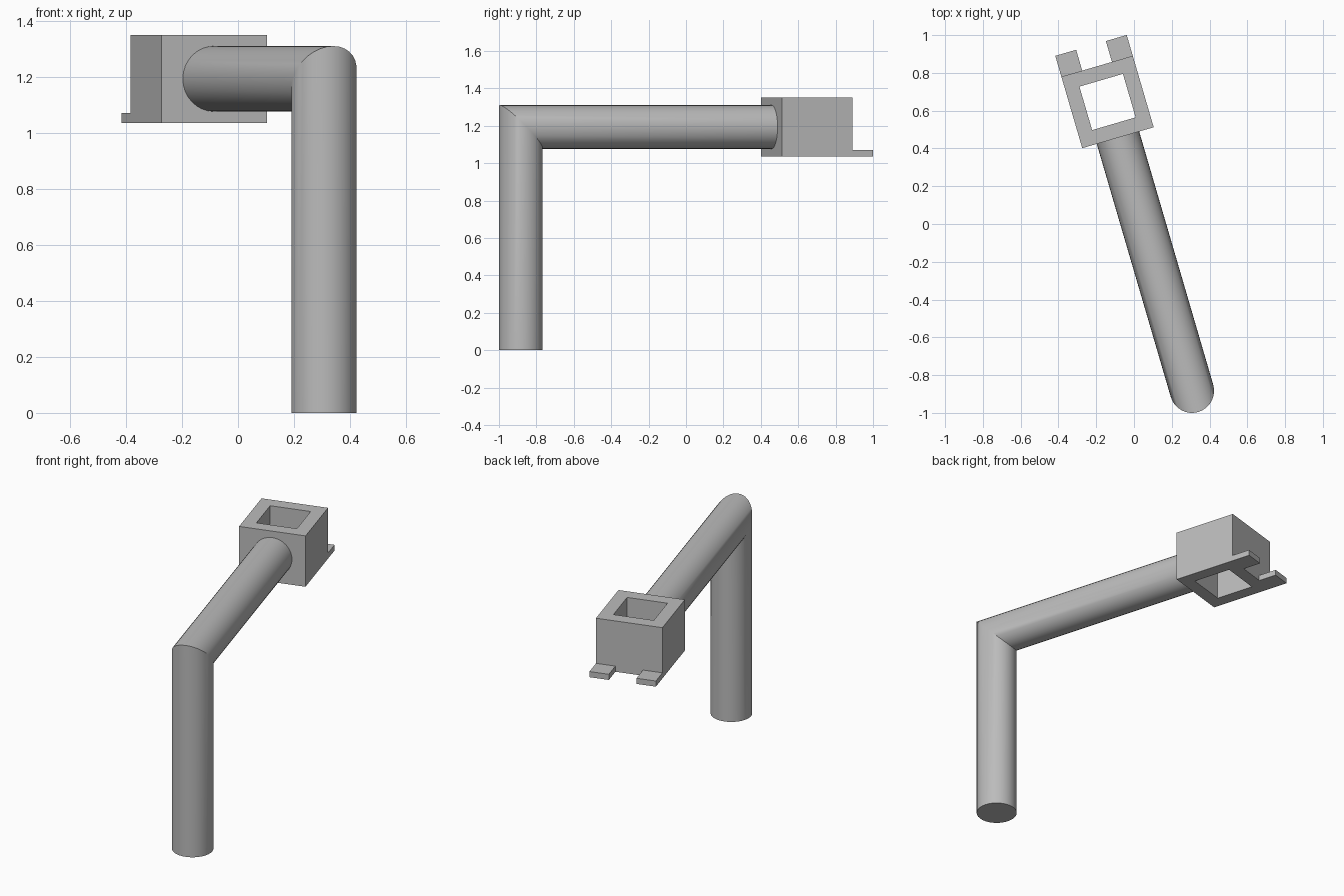
import bpy, bmesh, math
from mathutils import Matrix, Vector

cube = bpy.data.objects.get("Cube")
if cube:
    bpy.data.objects.remove(cube, do_unlink=True)

grey = bpy.data.materials.new("plain grey")
grey.use_nodes = True
colour = (0.5, 0.5, 0.5, 1)
grey.diffuse_color = colour
grey.node_tree.nodes["Principled BSDF"].inputs["Base Color"].default_value = colour

# Local frame: post stands at the origin and the arm runs along +y
PLACE = Matrix.Translation((0.307, -0.883, 0)) @ Matrix.Rotation(math.radians(16.3), 4, 'Z')
RADIUS, ARM_Z, SIDES = 0.117, 1.193, 32
BOX_Y, HALF, HOLE = 1.593, 0.197, 0.12
LOW, HIGH = 1.035, 1.35


def finish(name, bm):
    bmesh.ops.recalc_face_normals(bm, faces=bm.faces)
    bm.transform(PLACE)
    mesh = bpy.data.meshes.new(name)
    bm.to_mesh(mesh)
    bm.free()
    mesh.materials.append(grey)
    obj = bpy.data.objects.new(name, mesh)
    bpy.context.collection.objects.link(obj)
    return obj


def bridge(bm, a, b):
    for i in range(len(a)):
        j = (i + 1) % len(a)
        bm.faces.new((a[i], a[j], b[j], b[i]))


# Bent pipe: upright post, mitred corner, horizontal arm
bm = bmesh.new()
circle = [(RADIUS * math.cos(t), RADIUS * math.sin(t))
          for t in (2 * math.pi * i / SIDES for i in range(SIDES))]
foot = [bm.verts.new((x, y, 0)) for x, y in circle]
mitre = [bm.verts.new((x, y, ARM_Z - y)) for x, y in circle]
tip = [bm.verts.new((x, BOX_Y - HALF, ARM_Z - y)) for x, y in circle]
bridge(bm, foot, mitre)
bridge(bm, mitre, tip)
bm.faces.new(foot)
bm.faces.new(tip)
pipe = finish("bent_pipe", bm)
bpy.ops.object.select_all(action='DESELECT')
pipe.select_set(True)
bpy.context.view_layer.objects.active = pipe
bpy.ops.object.shade_smooth_by_angle(angle=math.radians(30))

# Square socket with an open shaft through it
bm = bmesh.new()


def square(half, z):
    return [bm.verts.new((sx * half, BOX_Y + sy * half, z))
            for sx, sy in ((-1, -1), (1, -1), (1, 1), (-1, 1))]


loops = [square(HALF, LOW), square(HALF, HIGH), square(HOLE, HIGH), square(HOLE, LOW)]
for i in range(4):
    bridge(bm, loops[i], loops[(i + 1) % 4])
finish("square_socket", bm)

# Two flat tabs at the back lower edge
TAB, THICK = 0.115, 0.035
for name, side in (("left_tab", 1), ("right_tab", -1)):
    bm = bmesh.new()
    bmesh.ops.create_cube(bm, size=1)
    bmesh.ops.scale(bm, vec=(TAB, TAB, THICK), verts=bm.verts)
    centre = Vector((side * (HALF - TAB / 2), BOX_Y + HALF + TAB / 2, LOW + THICK / 2))
    bmesh.ops.translate(bm, vec=centre, verts=bm.verts)
    finish(name, bm)
